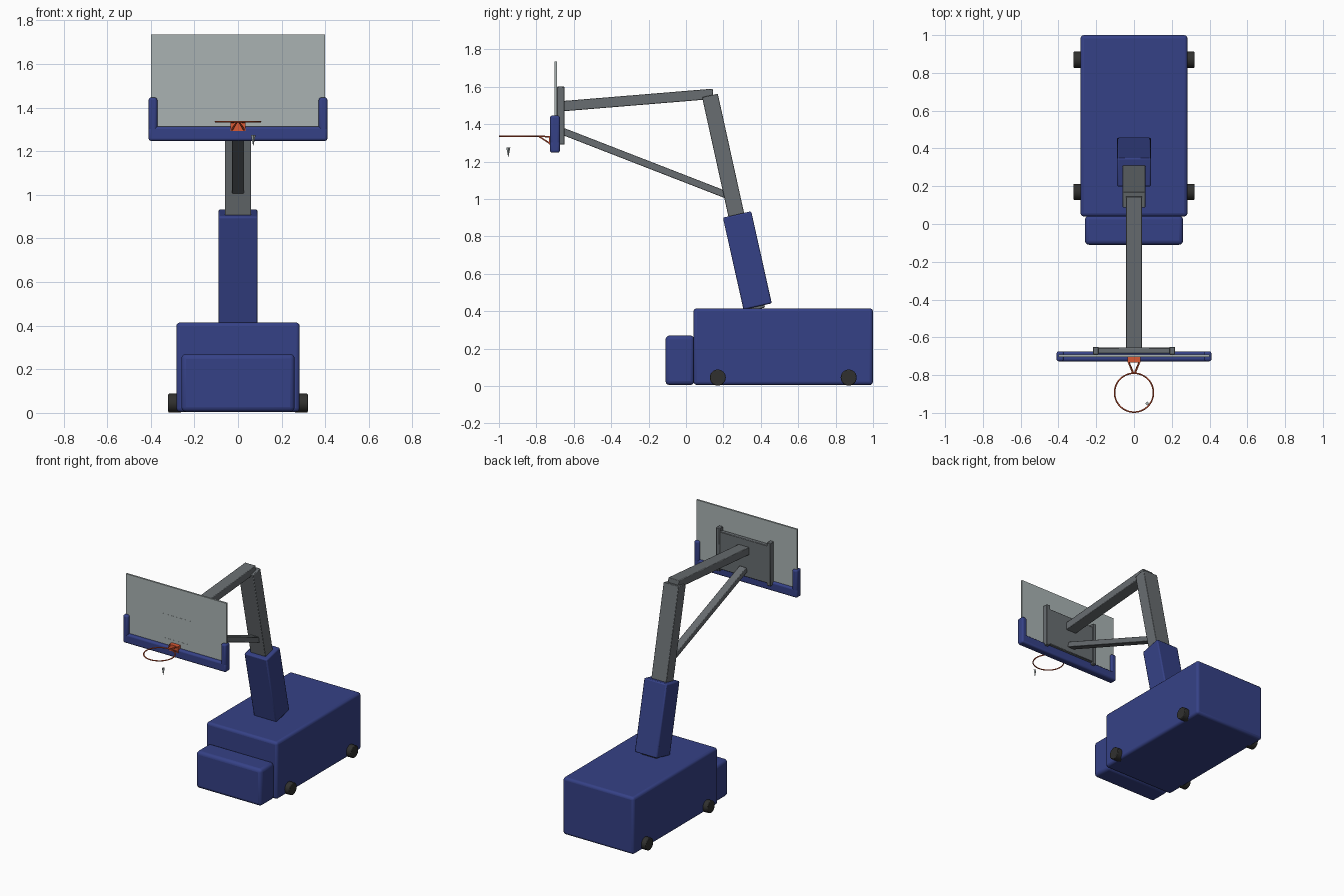
import bpy
import bmesh
import math
from mathutils import Vector, Matrix

default = bpy.data.objects.get("Cube")
if default:
    bpy.data.objects.remove(default, do_unlink=True)


def material(name, rgb):
    m = bpy.data.materials.new(name)
    m.use_nodes = True
    m.diffuse_color = (*rgb, 1)
    m.node_tree.nodes["Principled BSDF"].inputs["Base Color"].default_value = (*rgb, 1)
    return m


blue = material("blue padding", (0.036, 0.053, 0.24))
steel = material("grey steel", (0.14, 0.155, 0.165))
glass = material("pale glass", (0.40, 0.45, 0.45))
orange = material("orange rim paint", (0.70, 0.10, 0.035))
rubber = material("black rubber", (0.03, 0.03, 0.028))


def finish(name, bm, mat, bevel=0, segments=3):
    """Turn a bmesh into an object with a material and rounded edges."""
    mesh = bpy.data.meshes.new(name)
    bm.to_mesh(mesh)
    bm.free()
    mesh.materials.append(mat)
    ob = bpy.data.objects.new(name, mesh)
    bpy.context.collection.objects.link(ob)
    if bevel:
        mod = ob.modifiers.new("rounded edges", "BEVEL")
        mod.width, mod.segments = bevel, segments
        mod.limit_method = "ANGLE"
    bpy.ops.object.select_all(action="DESELECT")
    ob.select_set(True)
    bpy.context.view_layer.objects.active = ob
    bpy.ops.object.shade_smooth_by_angle(angle=math.radians(35))
    return ob


def box(name, x, y, z, mat, bevel=0, segments=3):
    """Box from (min, max) ranges."""
    bm = bmesh.new()
    size = [b - a for a, b in (x, y, z)]
    centre = [(a + b) / 2 for a, b in (x, y, z)]
    bmesh.ops.create_cube(bm, size=1, matrix=Matrix.Translation(centre) @ Matrix.Diagonal((*size, 1)))
    return finish(name, bm, mat, bevel, segments)


def beam(name, start, end, width, depth, mat, bevel=0.004):
    """Box-section beam on the centre plane, between two (y, z) points."""
    a, b = Vector((0, *start)), Vector((0, *end))
    d = b - a
    turn = Matrix.Rotation(math.atan2(-d.y, d.z), 4, "X")
    bm = bmesh.new()
    bmesh.ops.create_cube(bm, size=1, matrix=Matrix.Translation((a + b) / 2) @ turn
                          @ Matrix.Diagonal((width, depth, d.length, 1)))
    return finish(name, bm, mat, bevel, 2)


def tube(name, points, radius, mat, cyclic=False):
    """Round bar along a path."""
    curve = bpy.data.curves.new(name, "CURVE")
    curve.dimensions = "3D"
    curve.bevel_depth, curve.bevel_resolution = radius, 2
    curve.use_fill_caps = True
    spline = curve.splines.new("POLY")
    spline.points.add(len(points) - 1)
    for p, co in zip(spline.points, points):
        p.co = (*co, 1)
    spline.use_cyclic_u = cyclic
    curve.materials.append(mat)
    ob = bpy.data.objects.new(name, curve)
    bpy.context.collection.objects.link(ob)


# Wheeled base with a front pad
box("base", (-0.283, 0.283), (0.04, 1.0), (0.005, 0.415), blue, 0.018)
box("base_front_pad", (-0.26, 0.26), (-0.11, 0.045), (0.005, 0.27), blue, 0.022)
for side, s in (("left", 1), ("right", -1)):
    for end, y in (("front", 0.17), ("rear", 0.87)):
        bm = bmesh.new()
        bmesh.ops.create_cone(bm, cap_ends=True, segments=24, radius1=0.043, radius2=0.043, depth=0.06,
                              matrix=Matrix.Translation((s * 0.29, y, 0.045)) @ Matrix.Rotation(math.pi / 2, 4, "Y"))
        finish(f"{end}_{side}_wheel", bm, rubber, 0.004, 2)

# Leaning mast, its padded sleeve, and the two arms
beam("mast", (0.38, 0.41), (0.128, 1.553), 0.12, 0.086, steel)
beam("mast_pad", (0.383, 0.425), (0.273, 0.917), 0.18, 0.155, blue, 0.008)
beam("upper_arm", (-0.66, 1.496), (0.145, 1.562), 0.085, 0.055, steel)
beam("lower_strut", (-0.655, 1.36), (0.215, 1.022), 0.055, 0.038, steel)

# Rear mounting plate with side rails
box("mount_plate", (-0.20, 0.20), (-0.685, -0.655), (1.305, 1.575), steel, 0.003, 1)
for side, s in (("left", 1), ("right", -1)):
    box(f"mount_rail_{side}", sorted((s * 0.188, s * 0.217)), (-0.69, -0.65), (1.29, 1.6), steel, 0.003, 1)

# Backboard with a raised target outline
box("backboard", (-0.40, 0.40), (-0.703, -0.69), (1.26, 1.735), glass)
for part, x, z in (("top", (-0.12, 0.12), (1.522, 1.53)), ("bottom", (-0.12, 0.12), (1.35, 1.358)),
                   ("left", (0.112, 0.12), (1.358, 1.522)), ("right", (-0.12, -0.112), (1.358, 1.522))):
    box(f"target_{part}", x, (-0.704, -0.702), z, glass)

# Padding around the lower edge
box("bottom_pad", (-0.41, 0.41), (-0.727, -0.674), (1.247, 1.313), blue, 0.012)
for side, s in (("left", 1), ("right", -1)):
    box(f"corner_pad_{side}", sorted((s * 0.37, s * 0.41)), (-0.727, -0.674), (1.29, 1.446), blue, 0.012)

# Rim and its bracket
rim = [(0.103 * math.cos(t * math.tau / 48), -0.893 + 0.103 * math.sin(t * math.tau / 48), 1.335) for t in range(48)]
tube("rim", rim, 0.004, orange, True)
box("rim_bracket", (-0.035, 0.035), (-0.733, -0.70), (1.292, 1.337), orange)
for side, s in (("left", 1), ("right", -1)):
    tube(f"rim_upper_stay_{side}", [(s * 0.03, -0.73, 1.333), (s * 0.006, -0.79, 1.335)], 0.004, orange)
    tube(f"rim_lower_stay_{side}", [(s * 0.028, -0.73, 1.298), (s * 0.004, -0.787, 1.335)], 0.004, orange)

# Small hanging scrap of net
bm = bmesh.new()
bmesh.ops.create_cone(bm, cap_ends=True, segments=4, radius1=0.001, radius2=0.011, depth=0.05,
                      matrix=Matrix.Translation((0.07, -0.95, 1.25)))
finish("net_scrap", bm, glass)
